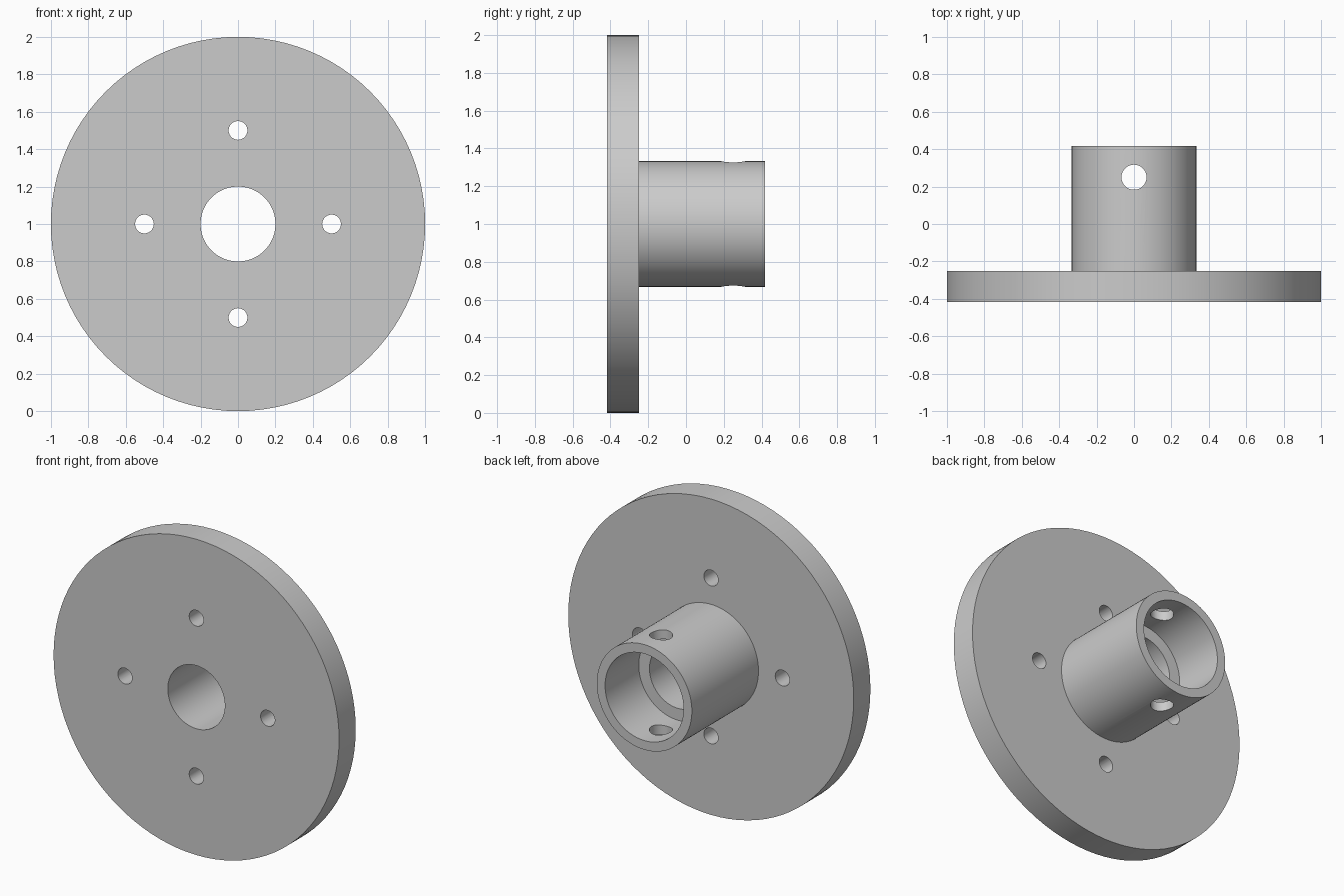
import bpy, bmesh, math
from mathutils import Matrix, Vector

if "Cube" in bpy.data.objects:
    bpy.data.objects.remove(bpy.data.objects["Cube"], do_unlink=True)

SEGMENTS = 96
CENTRE = Vector((0, 0, 1))

steel = bpy.data.materials.new("grey metal")
steel.use_nodes = True
steel.diffuse_color = (0.6, 0.6, 0.6, 1)
steel.node_tree.nodes["Principled BSDF"].inputs["Base Color"].default_value = steel.diffuse_color


def add_object(name, bm):
    bmesh.ops.recalc_face_normals(bm, faces=bm.faces)
    mesh = bpy.data.meshes.new(name)
    bm.to_mesh(mesh)
    bm.free()
    mesh.materials.append(steel)
    obj = bpy.data.objects.new(name, mesh)
    bpy.context.collection.objects.link(obj)
    return obj


def lathe(name, profile):
    """Spin a closed (radius, y) profile around the horizontal hub axis."""
    bm = bmesh.new()
    verts = [bm.verts.new(CENTRE + Vector((r, y, 0))) for r, y in profile]
    edges = [bm.edges.new((verts[i - 1], v)) for i, v in enumerate(verts)]
    bmesh.ops.spin(bm, geom=verts + edges, cent=CENTRE, axis=(0, 1, 0),
                   angle=math.tau, steps=SEGMENTS, use_merge=True)
    bmesh.ops.remove_doubles(bm, verts=bm.verts, dist=1e-5)
    return add_object(name, bm)


def drill(target, name, location, radius, depth, rotation):
    """Cut a round hole, then discard the drill."""
    bm = bmesh.new()
    bmesh.ops.create_cone(bm, cap_ends=True, segments=48, radius1=radius,
                          radius2=radius, depth=depth,
                          matrix=Matrix.Translation(location) @ rotation)
    cutter = add_object(name, bm)
    cutter.hide_render = True
    mod = target.modifiers.new(name, "BOOLEAN")
    mod.operation = "DIFFERENCE"
    mod.solver = "EXACT"
    mod.object = cutter
    bpy.context.view_layer.objects.active = target
    bpy.ops.object.modifier_apply(modifier=mod.name)
    bpy.data.objects.remove(cutter, do_unlink=True)


# Flange plate, tubular hub and stepped bore as one turned solid
front, plate_back, ledge, hub_end = -0.417, -0.25, 0.08, 0.417
flange = lathe("flanged_hub", [
    (0.2, front), (1.0, front), (1.0, plate_back), (0.333, plate_back),
    (0.333, hub_end), (0.275, hub_end), (0.275, ledge), (0.2, ledge)])

# Four bolt holes through the plate
along_y = Matrix.Rotation(math.pi / 2, 4, "X")
for i in range(4):
    a = i * math.pi / 2
    spot = CENTRE + Vector((0.5 * math.cos(a), -0.333, 0.5 * math.sin(a)))
    drill(flange, "bolt_hole", spot, 0.05, 0.4, along_y)

# Vertical pin hole through both walls of the hub
drill(flange, "pin_hole", CENTRE + Vector((0, 0.25, 0)), 0.067, 1.0, Matrix())

# Smooth round walls with crisp rims
bpy.ops.object.select_all(action="DESELECT")
flange.select_set(True)
bpy.context.view_layer.objects.active = flange
bpy.ops.object.shade_smooth_by_angle(angle=math.radians(30))
